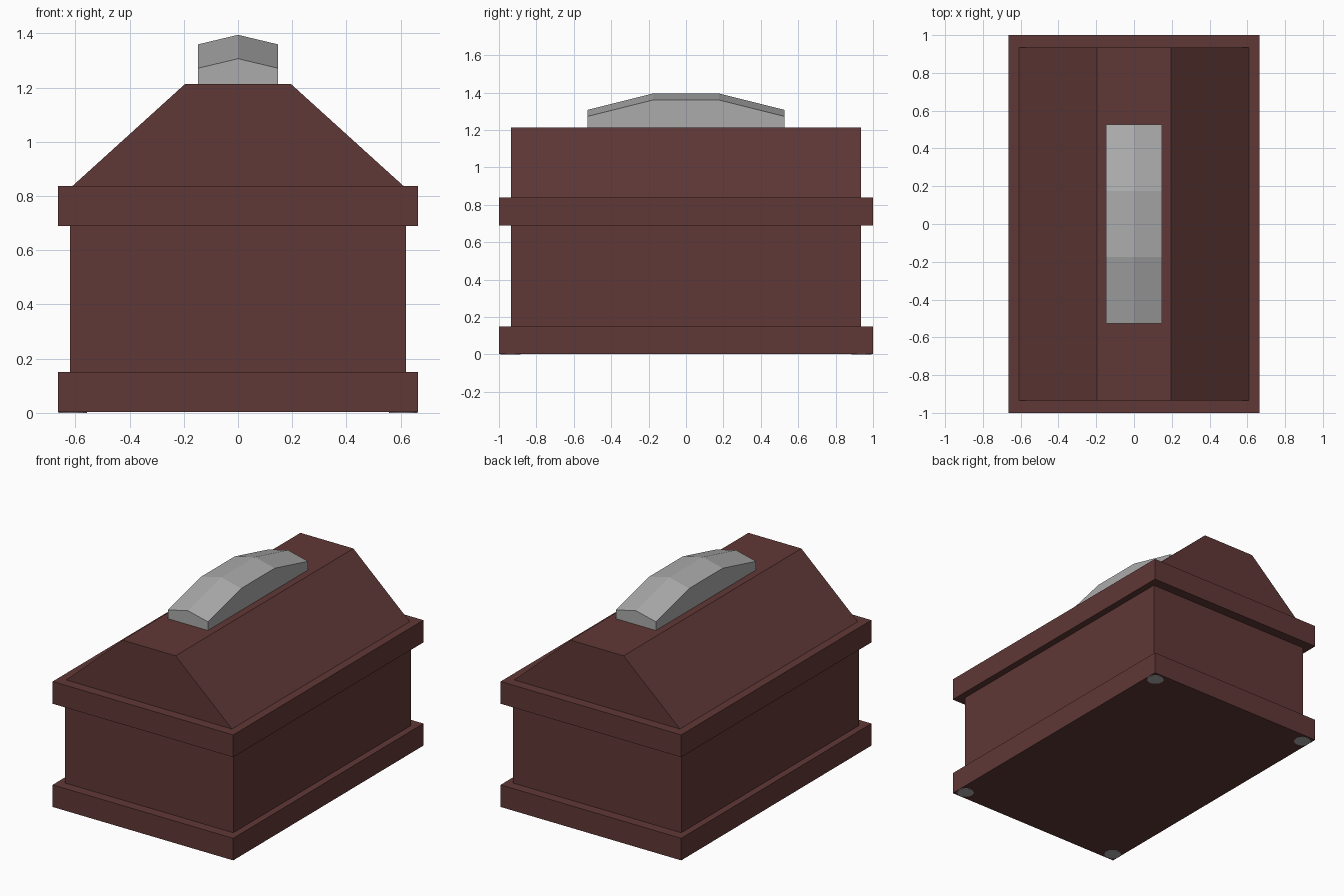
import bpy, bmesh, math

if "Cube" in bpy.data.objects:
    bpy.data.objects.remove(bpy.data.objects["Cube"])


def material(name, rgb):
    m = bpy.data.materials.new(name)
    m.diffuse_color = (*rgb, 1)
    m.use_nodes = True
    m.node_tree.nodes["Principled BSDF"].inputs["Base Color"].default_value = m.diffuse_color
    return m


brown = material("dark red brown", (0.117, 0.040, 0.038))
grey = material("grey metal", (0.41, 0.41, 0.41))


def loft(name, sections, mat):
    """Solid through (y, [(x, z), ...]) sections, closed at both ends."""
    bm = bmesh.new()
    rings = [[bm.verts.new((x, y, z)) for x, z in pts] for y, pts in sections]
    n = len(rings[0])
    for a, b in zip(rings, rings[1:]):
        for i in range(n):
            j = (i + 1) % n
            bm.faces.new((a[i], a[j], b[j], b[i]))
    bm.faces.new(rings[0])
    bm.faces.new(rings[-1])
    bmesh.ops.recalc_face_normals(bm, faces=bm.faces[:])
    me = bpy.data.meshes.new(name)
    bm.to_mesh(me)
    bm.free()
    me.materials.append(mat)
    ob = bpy.data.objects.new(name, me)
    bpy.context.collection.objects.link(ob)
    return ob


def prism(name, half_y, pts, mat):
    return loft(name, [(-half_y, pts), (half_y, pts)], mat)


def box(name, hx, hy, z0, z1):
    return prism(name, hy, [(-hx, z0), (hx, z0), (hx, z1), (-hx, z1)], brown)


# Chest: plinth, body and lid rim
box("base_plinth", 0.665, 1.0, 0.003, 0.15)
box("chest_body", 0.62, 0.935, 0.15, 0.69)
box("lid_rim", 0.665, 1.0, 0.69, 0.838)

# Sloped lid
prism("lid", 0.935, [(-0.61, 0.838), (0.61, 0.838), (0.195, 1.214), (-0.195, 1.214)], brown)

# Arched handle with a ridged top
w = 0.147
loft("handle", [(y, [(-w, 1.214), (w, 1.214), (w, s), (0, s + 0.035), (-w, s)])
                for y, s in ((-0.527, 1.272), (-0.176, 1.36), (0.176, 1.36), (0.527, 1.272))], grey)

# Flat round feet under the corners
for sx, side in ((-1, "left"), (1, "right")):
    for sy, end in ((-1, "front"), (1, "back")):
        bpy.ops.mesh.primitive_cylinder_add(vertices=16, radius=0.053, depth=0.008,
                                            location=(sx * 0.61, sy * 0.938, 0.004))
        foot = bpy.context.object
        foot.name = f"foot_{end}_{side}"
        foot.data.materials.append(grey)
